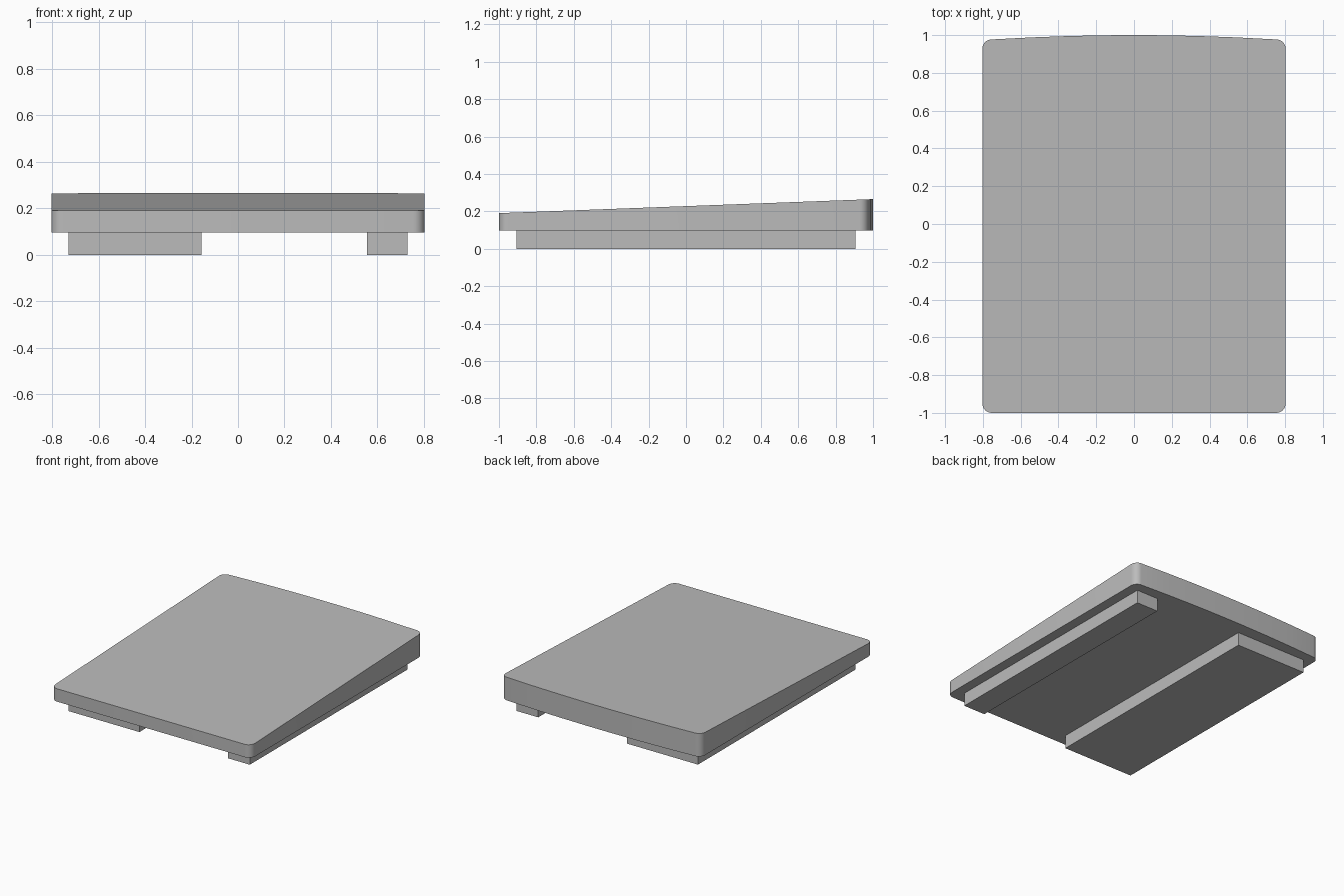
import bpy
import bmesh
from math import sin, cos, pi

if "Cube" in bpy.data.objects:
    bpy.data.objects.remove(bpy.data.objects["Cube"], do_unlink=True)

# One plain grey for everything
grey = bpy.data.materials.new("plain grey")
grey.use_nodes = True
colour = (0.5, 0.5, 0.5, 1)
grey.diffuse_color = colour
grey.node_tree.nodes["Principled BSDF"].inputs["Base Color"].default_value = colour

HALF_W, BASE, RADIUS = 0.803, 0.097, 0.05


def add_object(name, bm):
    bmesh.ops.recalc_face_normals(bm, faces=bm.faces)
    mesh = bpy.data.meshes.new(name)
    bm.to_mesh(mesh)
    bm.free()
    mesh.materials.append(grey)
    obj = bpy.data.objects.new(name, mesh)
    bpy.context.collection.objects.link(obj)
    return obj


def corner(cx, cy, start, sweep=pi / 2, steps=8):
    angles = [start + sweep * i / steps for i in range(steps + 1)]
    return [(cx + RADIUS * cos(a), cy + RADIUS * sin(a)) for a in angles]


def top_height(y):
    return 0.228 + 0.0375 * y


# Wedge-shaped plate with rounded corners and a gently bowed back edge
inner = HALF_W - RADIUS
back = 0.977 - RADIUS
outline = corner(-inner, RADIUS - 1, pi) + corner(inner, RADIUS - 1, 1.5 * pi)
outline += corner(inner, back, 0, pi / 2 - 0.05)
bow_x = inner - 0.005
for i in range(1, 7):
    x = bow_x * (1 - 2 * i / 7)
    outline.append((x, 1 - 0.023 * (x / bow_x) ** 2))
outline += corner(-inner, back, pi / 2 + 0.05, pi / 2 - 0.05)

bm = bmesh.new()
lower = [bm.verts.new((x, y, BASE)) for x, y in outline]
upper = [bm.verts.new((x, y, top_height(y))) for x, y in outline]
bm.faces.new(lower[::-1])
bm.faces.new(upper)
for i in range(len(outline)):
    j = (i + 1) % len(outline)
    bm.faces.new((lower[i], lower[j], upper[j], upper[i]))
bmesh.ops.remove_doubles(bm, verts=bm.verts, dist=0.0001)
plate = add_object("sloped_plate", bm)

bpy.ops.object.select_all(action="DESELECT")
plate.select_set(True)
bpy.context.view_layer.objects.active = plate
bpy.ops.object.shade_smooth_by_angle(angle=pi / 6)

# Runners underneath: a wide one on the right, a narrow one on the left
for name, x0, x1 in (("wide_runner", -0.73, -0.158), ("narrow_runner", 0.555, 0.73)):
    bm = bmesh.new()
    bmesh.ops.create_cube(bm, size=1)
    for v in bm.verts:
        v.co.x = x0 if v.co.x < 0 else x1
        v.co.y = -0.907 if v.co.y < 0 else 0.905
        v.co.z = 0 if v.co.z < 0 else BASE
    add_object(name, bm)
